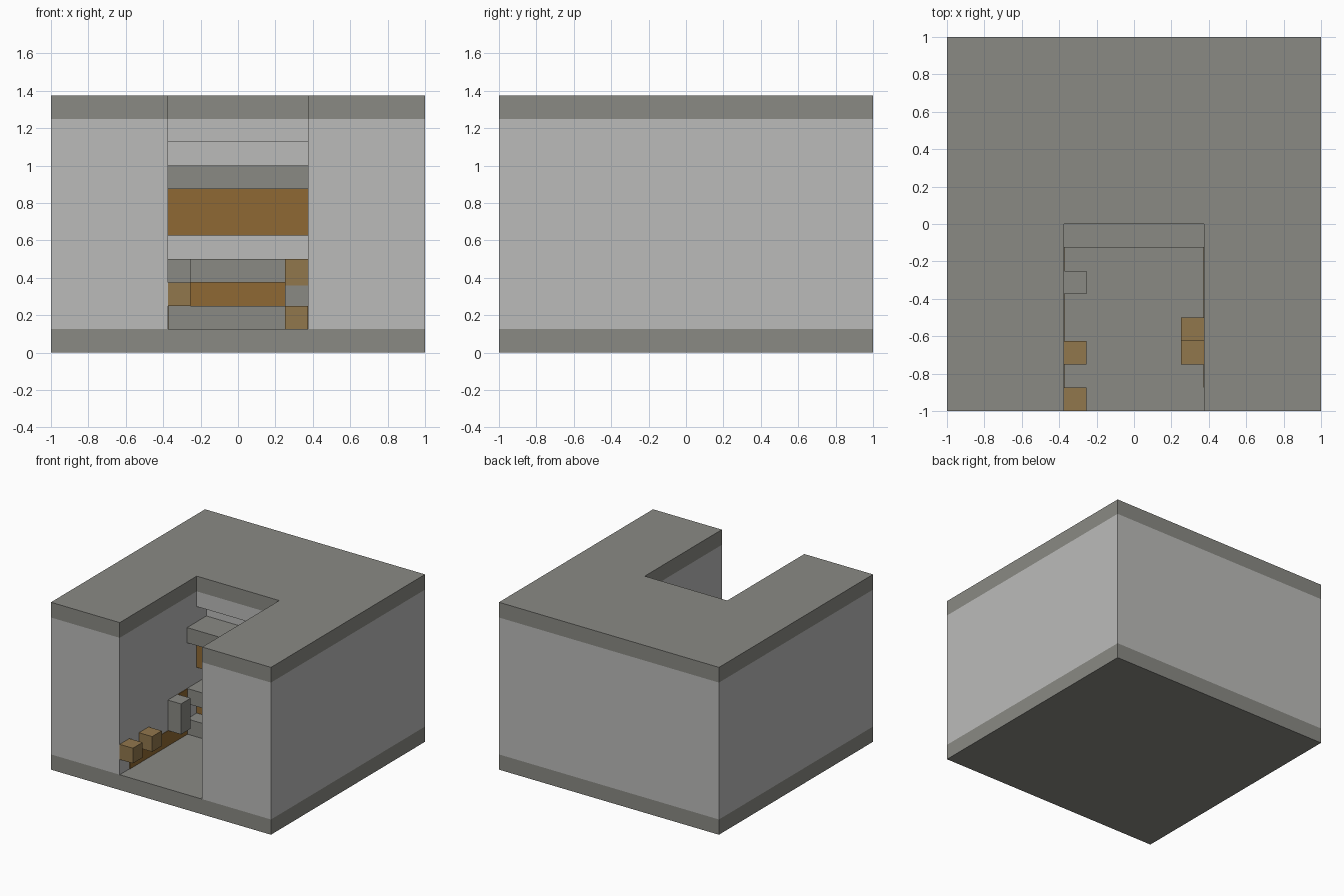
import bpy
import bmesh

if "Cube" in bpy.data.objects:
    bpy.data.objects.remove(bpy.data.objects["Cube"])


def material(name, rgb):
    m = bpy.data.materials.new(name)
    m.diffuse_color = (*rgb, 1.0)
    m.use_nodes = True
    m.node_tree.nodes["Principled BSDF"].inputs["Base Color"].default_value = m.diffuse_color
    return m


LIGHT = material("light_stone", (0.50, 0.50, 0.49))
DARK = material("dark_stone", (0.254, 0.254, 0.231))
WOOD = material("dark_wood", (0.275, 0.141, 0.033))
PALE = material("pale_wood", (0.283, 0.184, 0.073))


def shell(name, outline, z0, z1, mat, top=True, bottom=True):
    """Extrude a counter-clockwise outline between two heights."""
    bm = bmesh.new()
    lo = [bm.verts.new((x, y, z0)) for x, y in outline]
    hi = [bm.verts.new((x, y, z1)) for x, y in outline]
    n = len(outline)
    for i in range(n):
        j = (i + 1) % n
        bm.faces.new((lo[i], lo[j], hi[j], hi[i]))
    if top:
        bm.faces.new(hi)
    if bottom:
        bm.faces.new(lo[::-1])
    me = bpy.data.meshes.new(name)
    bm.to_mesh(me)
    bm.free()
    me.materials.append(mat)
    ob = bpy.data.objects.new(name, me)
    bpy.context.collection.objects.link(ob)
    return ob


def box(name, x, y, z, mat):
    outline = [(x[0], y[0]), (x[1], y[0]), (x[1], y[1]), (x[0], y[1])]
    return shell(name, outline, z[0], z[1], mat)


U = 0.125       # building unit
W = 3 * U       # half width of the alcove


def u_plan(back):
    """Square plan with an alcove open at the front."""
    return [(-1, -1), (-W, -1), (-W, back), (W, back),
            (W, -1), (1, -1), (1, 1), (-1, 1)]


# Outer body: base, walls and roof band
SQUARE = [(-1, -1), (1, -1), (1, 1), (-1, 1)]
shell("base", SQUARE, 0, U, DARK, top=False)
box("alcove_floor", (-W, W), (-1, U), (U - 0.004, U), DARK)
shell("walls", u_plan(U), U, 10 * U, LIGHT, top=False, bottom=False)
shell("roof", u_plan(0), 10 * U, 11 * U, DARK, bottom=False)

# Back of the alcove: lintel, wood panels and stone shelves
FULL = (-W, W)
box("lintel", FULL, (0, U), (9 * U, 10 * U), LIGHT)
box("upper_panel", FULL, (0, U), (5 * U, 7 * U), WOOD)
box("lower_panel", FULL, (0, U), (2 * U, 3 * U), WOOD)
for name, k in (("bottom_shelf", 1), ("middle_shelf", 3), ("top_shelf", 7)):
    box(name, FULL, (-U, U), (k * U, (k + 1) * U), DARK)

# Wood skirting along both side walls
for side, s in (("left", -1), ("right", 1)):
    x = sorted((s * W, s * (W - 0.004)))
    box(side + "_skirting", x, (-7 * U, -U), (U, 2 * U), WOOD)
    box(side + "_shelf_bracket", x, (-2 * U, -U), (2 * U, 4 * U), WOOD)

# Blocks fixed to the left wall
LEFT = (-W, -0.255)
for name, y in (("left_front_block", -1.0), ("left_middle_block", -0.75)):
    box(name, LEFT, (y, y + U), (2 * U, 3 * U), PALE)
box("left_post", LEFT, (-0.375, -0.25), (2 * U, 4 * U), DARK)

# Stepped seat beside the right wall
RIGHT = (0.25, W)
box("right_low_block", RIGHT, (-0.75, -0.625), (U, 2 * U), PALE)
box("right_post", RIGHT, (-0.62, -0.50), (U, 0.36), DARK)
box("right_high_block", RIGHT, (-0.625, -0.50), (0.36, 4 * U), PALE)
